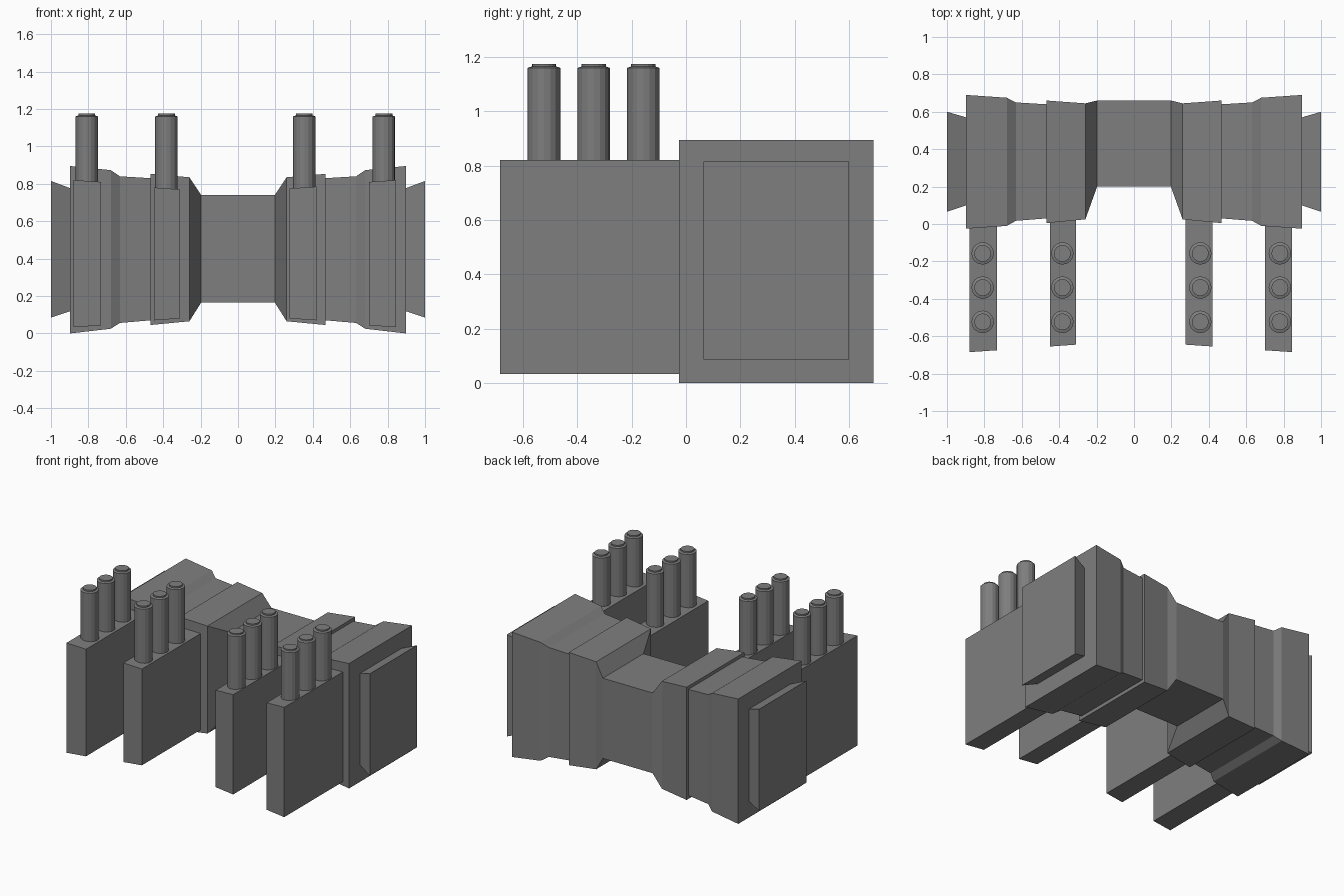
import bpy
import bmesh
from math import pi, cos, sin

if "Cube" in bpy.data.objects:
    bpy.data.objects.remove(bpy.data.objects["Cube"], do_unlink=True)

grey = bpy.data.materials.new("plain_grey")
grey.use_nodes = True
color = (0.21, 0.21, 0.21, 1)
grey.diffuse_color = color
grey.node_tree.nodes["Principled BSDF"].inputs["Base Color"].default_value = color


def loft(name, rings):
    """Skin equal-sized rings of points and close both ends."""
    bm = bmesh.new()
    loops = [[bm.verts.new(p) for p in ring] for ring in rings]
    n = len(loops[0])
    for a, b in zip(loops, loops[1:]):
        for i in range(n):
            j = (i + 1) % n
            bm.faces.new((a[i], a[j], b[j], b[i]))
    bm.faces.new(loops[0])
    bm.faces.new(loops[-1])
    bmesh.ops.recalc_face_normals(bm, faces=bm.faces[:])
    mesh = bpy.data.meshes.new(name)
    bm.to_mesh(mesh)
    bm.free()
    mesh.materials.append(grey)
    obj = bpy.data.objects.new(name, mesh)
    bpy.context.collection.objects.link(obj)
    return obj


def section(x, y0, y1, z0, z1):
    return [(x, y0, z0), (x, y1, z0), (x, y1, z1), (x, y0, z1)]


# Half profile of the main body, from the middle outwards: x, y0, y1, z0, z1
half = [
    (0.197, 0.20, 0.66, 0.165, 0.74),
    (0.26, 0.025, 0.645, 0.065, 0.835),
    (0.467, 0.005, 0.66, 0.045, 0.853),
    (0.467, 0.03, 0.64, 0.07, 0.83),
    (0.632, 0.017, 0.65, 0.056, 0.84),
    (0.68, -0.01, 0.675, 0.025, 0.873),
    (0.897, -0.025, 0.69, 0.0, 0.895),
]
mirrored = [(-s[0], *s[1:]) for s in reversed(half)]
loft("main_body", [section(*s) for s in mirrored + half])

# Flared pads on both ends
for side, label in ((1, "left"), (-1, "right")):
    loft(label + "_end_pad", [section(side * 0.88, 0.105, 0.565, 0.125, 0.77),
                              section(side * 1.0, 0.065, 0.60, 0.085, 0.815)])


def pin(name, x, y, base):
    """Round pin with a narrower raised tip."""
    steps = [(0.06, base), (0.06, 1.16), (0.045, 1.165), (0.045, 1.175)]
    angles = [2 * pi * i / 16 for i in range(16)]
    loft(name, [[(x + r * cos(a), y + r * sin(a), z) for a in angles]
                for r, z in steps])


# Fins: inner x, outer x, front y and heights at the outer edge
fins = {
    "outer_right": (-0.732, -0.88, -0.685, 0.033, 0.82),
    "inner_right": (-0.31, -0.45, -0.655, 0.07, 0.78),
    "inner_left": (0.275, 0.42, -0.655, 0.07, 0.785),
    "outer_left": (0.70, 0.846, -0.685, 0.033, 0.82),
}
for label, (inner, outer, front, low, high) in fins.items():
    loft(label + "_fin", [section(inner, front + 0.01, 0.08, low + 0.01, high - 0.01),
                          section(outer, front, 0.08, low, high)])
    # Three pins stand on each fin
    for number, y in enumerate((-0.523, -0.34, -0.157)):
        pin(f"{label}_pin_{number + 1}", (inner + outer) / 2 - 0.003 + 0.01 * (outer > 0),
            y, high - 0.05)
